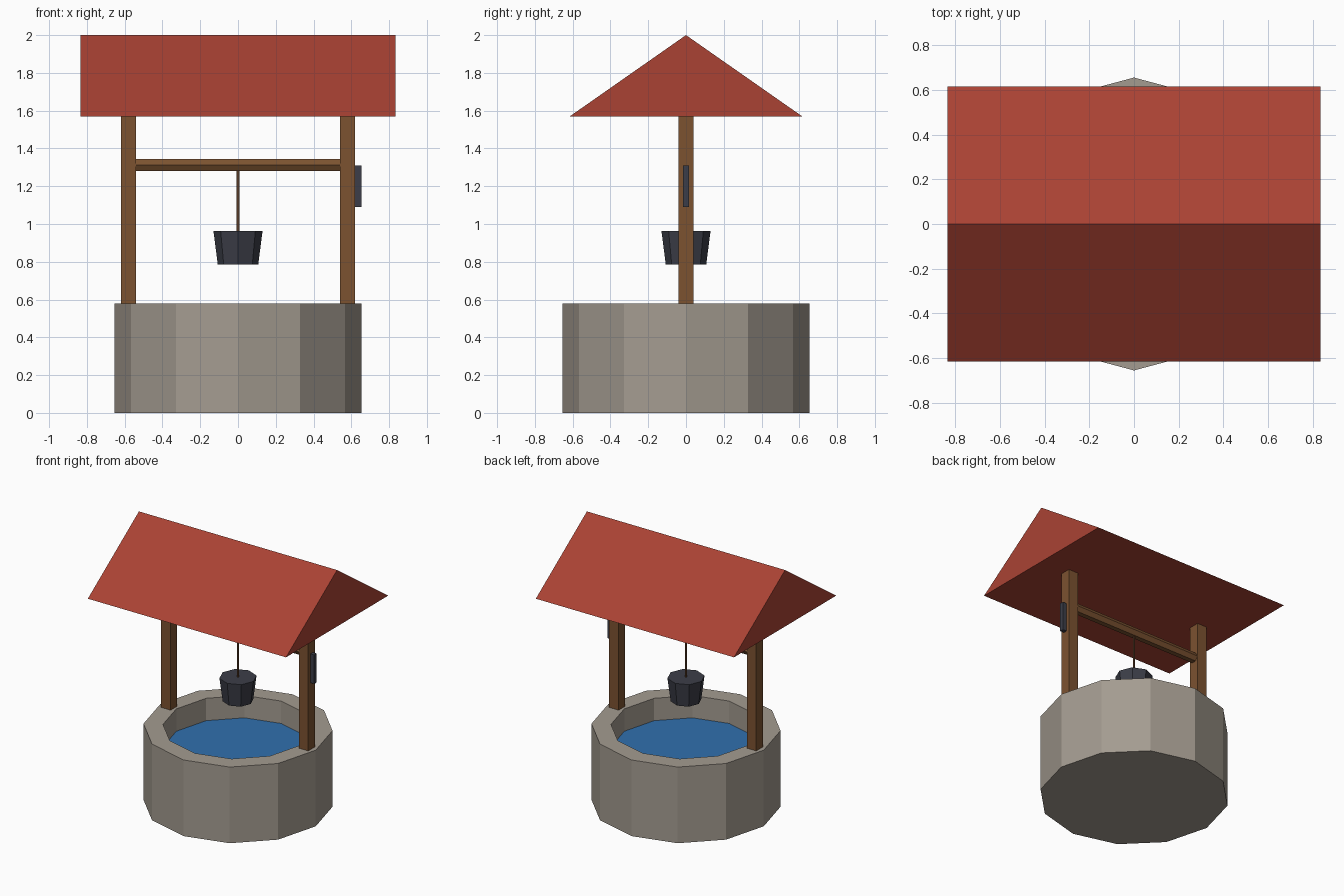
import bpy, bmesh, math
from mathutils import Matrix, Vector

if "Cube" in bpy.data.objects:
    bpy.data.objects.remove(bpy.data.objects["Cube"])


def material(name, rgb):
    m = bpy.data.materials.new(name)
    m.diffuse_color = (*rgb, 1)
    m.use_nodes = True
    m.node_tree.nodes["Principled BSDF"].inputs["Base Color"].default_value = m.diffuse_color
    return m


STONE = material("stone", (0.37, 0.33, 0.28))
WOOD = material("wood", (0.20, 0.085, 0.03))
ROOF = material("roof_red", (0.40, 0.055, 0.034))
IRON = material("iron", (0.045, 0.048, 0.065))
WATER = material("water_blue", (0.03, 0.16, 0.42))
ROPE = material("rope_brown", (0.16, 0.07, 0.03))


def finish(name, bm, mat):
    bmesh.ops.recalc_face_normals(bm, faces=bm.faces)
    me = bpy.data.meshes.new(name)
    bm.to_mesh(me)
    bm.free()
    me.materials.append(mat)
    ob = bpy.data.objects.new(name, me)
    bpy.context.collection.objects.link(ob)
    return ob


def lathe(name, profile, sides, mat, turn=0.0, matrix=None):
    """Rings of (radius, z), first and last ring capped with a flat polygon."""
    bm = bmesh.new()
    rings = []
    for r, z in profile:
        angles = [turn + math.tau * i / sides for i in range(sides)]
        rings.append([bm.verts.new((r * math.cos(a), r * math.sin(a), z)) for a in angles])
    for a, b in zip(rings, rings[1:]):
        for i in range(sides):
            j = (i + 1) % sides
            bm.faces.new((a[i], a[j], b[j], b[i]))
    bm.faces.new(rings[0][::-1])
    bm.faces.new(rings[-1])
    if matrix:
        bm.transform(matrix)
    return finish(name, bm, mat)


def box(name, centre, size, mat):
    bm = bmesh.new()
    bmesh.ops.create_cube(bm, size=1)
    bm.transform(Matrix.Translation(centre) @ Matrix.Diagonal((*size, 1)))
    return finish(name, bm, mat)


# Twelve-sided stone wall, hollow at the top
lathe("stone_wall", [(0.655, 0), (0.655, 0.58), (0.52, 0.58), (0.52, 0.36)], 12, STONE)

# Water filling the shaft
lathe("water", [(0.519, 0.37), (0.519, 0.41)], 12, WATER)

# Two posts standing on the rim
for side, x in (("left", -0.58), ("right", 0.58)):
    box(f"{side}_post", (x, 0, 1.07), (0.08, 0.08, 1.00), WOOD)

# Hexagonal winding beam between the posts, flat side up
lathe("winding_beam", [(0.037, -0.58), (0.037, 0.58)], 6, WOOD, math.radians(30),
      Matrix.Translation((0, 0, 1.312)) @ Matrix.Rotation(math.pi / 2, 4, "Y")
      @ Matrix.Rotation(math.radians(30), 4, "Z") @ Matrix.Rotation(math.radians(30), 4, "Z"))

# Crank arm on the outside of the right post
box("crank", (0.635, 0, 1.20), (0.036, 0.03, 0.22), IRON)

# Rope and bucket
lathe("rope", [(0.008, 0.95), (0.008, 1.30)], 6, ROPE)
lathe("bucket", [(0.107, 0.785), (0.13, 0.963)], 8, IRON)

# Solid gable roof: triangle extruded along x
bm = bmesh.new()
tri = [bm.verts.new((-0.835, y, z)) for y, z in ((-0.615, 1.57), (0.615, 1.57), (0, 2.0))]
face = bm.faces.new(tri)
ext = bmesh.ops.extrude_face_region(bm, geom=[face], use_keep_orig=True)
moved = [v for v in ext["geom"] if isinstance(v, bmesh.types.BMVert)]
bmesh.ops.translate(bm, verts=moved, vec=Vector((1.67, 0, 0)))
finish("roof", bm, ROOF)
